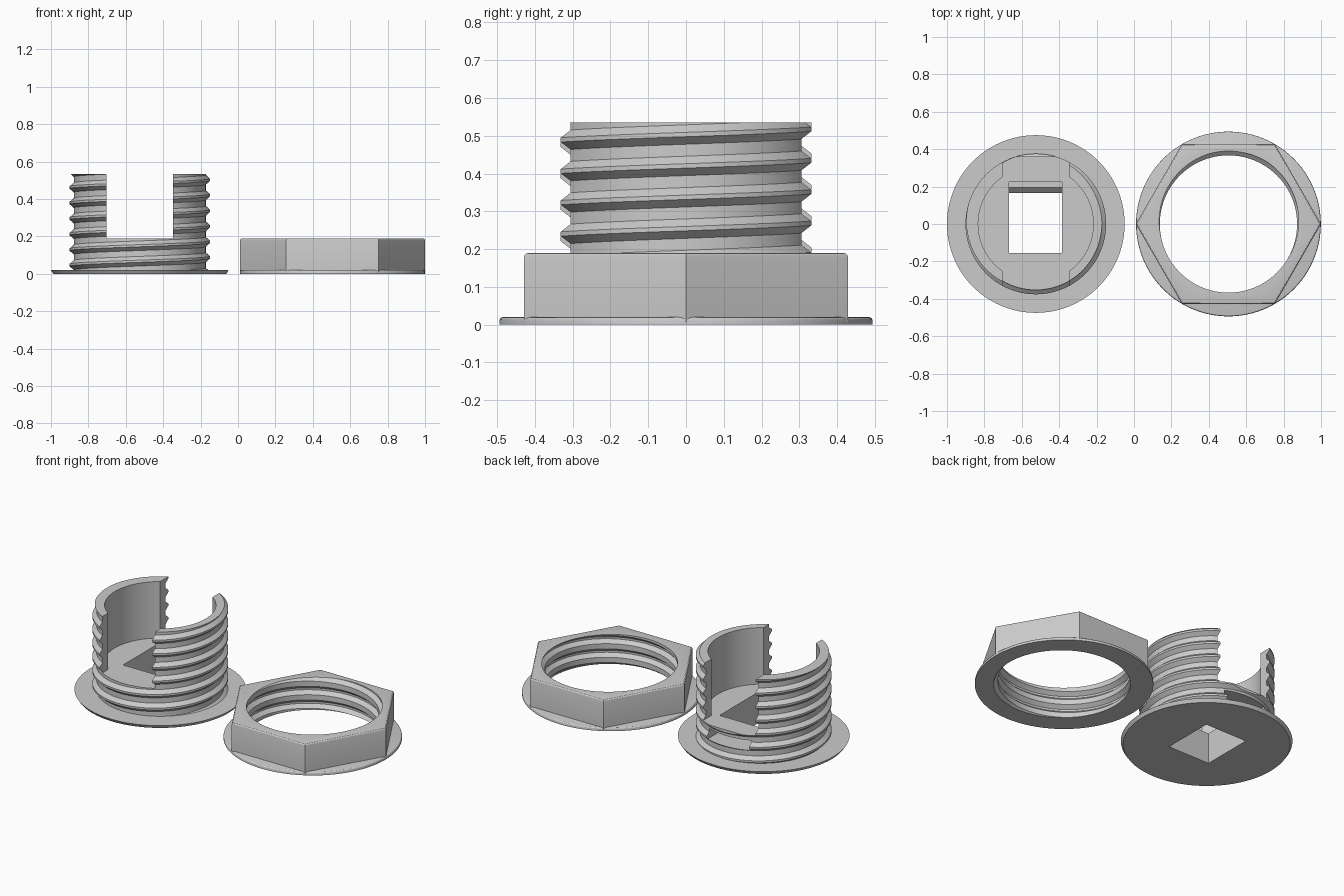
import bpy, bmesh, math
from math import cos, sin, pi

if "Cube" in bpy.data.objects:
    bpy.data.objects.remove(bpy.data.objects["Cube"])

BOLT_X, NUT_X = -0.525, 0.505
PITCH, SEG = 0.083, 96

grey = bpy.data.materials.new("light grey plastic")
grey.diffuse_color = (0.6, 0.6, 0.6, 1)
grey.use_nodes = True
grey.node_tree.nodes["Principled BSDF"].inputs["Base Color"].default_value = grey.diffuse_color


def to_object(bm, name, x=0.0):
    bmesh.ops.recalc_face_normals(bm, faces=bm.faces)
    me = bpy.data.meshes.new(name)
    bm.to_mesh(me)
    bm.free()
    me.materials.append(grey)
    ob = bpy.data.objects.new(name, me)
    ob.location.x = x
    bpy.context.collection.objects.link(ob)
    return ob


def disc(name, x, sides, r_low, r_top, z0, z1, bevel=0.0):
    """Closed cylinder, cone or prism with an optional rounded top edge."""
    bm = bmesh.new()
    bmesh.ops.create_cone(bm, cap_ends=True, segments=sides, radius1=r_low,
                          radius2=r_top, depth=z1 - z0)
    # put the first corner on the x axis
    first = next(iter(bm.verts)).co
    turn = -math.atan2(first.y, first.x)
    c, s = cos(turn), sin(turn)
    for v in bm.verts:
        px, py, pz = v.co
        v.co = (px * c - py * s, px * s + py * c, pz + (z0 + z1) / 2)
    if bevel:
        rim = [e for e in bm.edges if all(v.co.z > z1 - 1e-5 for v in e.verts)]
        bmesh.ops.bevel(bm, geom=rim, offset=bevel, segments=3, profile=0.5,
                        affect='EDGES')
    return to_object(bm, name, x)


def threaded_rod(name, x, root, crest, z0, z1, phase):
    """Right-handed helical thread, trimmed flat at both ends."""
    section = [(0.0, root), (0.38, root), (0.62, crest), (0.76, crest)]
    turns = int((z1 - z0) / PITCH) + 7
    start = phase + PITCH * (math.floor((z0 - phase) / PITCH) - 3)
    bm = bmesh.new()
    cols = []
    for j in range(SEG):
        a = 2 * pi * j / SEG
        cols.append([bm.verts.new((r * cos(a), r * sin(a),
                                   start + PITCH * (k + f + j / SEG)))
                     for k in range(turns) for f, r in section])
    n = len(cols[0])
    for j in range(SEG):
        last = j == SEG - 1
        nxt = cols[0][4:] if last else cols[j + 1]
        for i in range(min(n, len(nxt)) - 1):
            bm.faces.new((cols[j][i], nxt[i], nxt[i + 1], cols[j][i + 1]))
    for z, up in ((z0, -1), (z1, 1)):
        bmesh.ops.bisect_plane(bm, geom=bm.verts[:] + bm.edges[:] + bm.faces[:],
                               plane_co=(0, 0, z), plane_no=(0, 0, up),
                               clear_outer=True)
    loose = [v for v in bm.verts if not v.link_faces]
    bmesh.ops.delete(bm, geom=loose, context='VERTS')
    bmesh.ops.holes_fill(bm, edges=[e for e in bm.edges if e.is_boundary], sides=0)
    return to_object(bm, name, x)


def side_profile(name, x, half_width, points):
    """Extrude a (y, z) outline along x."""
    bm = bmesh.new()
    face = bm.faces.new([bm.verts.new((-half_width, y, z)) for y, z in points])
    ext = bmesh.ops.extrude_face_region(bm, geom=[face])["geom"]
    bmesh.ops.translate(bm, vec=(2 * half_width, 0, 0),
                        verts=[g for g in ext if isinstance(g, bmesh.types.BMVert)])
    return to_object(bm, name, x)


def combine(target, tool, operation):
    bpy.context.view_layer.objects.active = target
    mod = target.modifiers.new(operation.lower(), 'BOOLEAN')
    mod.operation, mod.solver, mod.object = operation, 'EXACT', tool
    bpy.ops.object.modifier_apply(modifier=mod.name)
    bpy.data.objects.remove(tool)


def finish(ob):
    bpy.ops.object.select_all(action='DESELECT')
    ob.select_set(True)
    bpy.context.view_layer.objects.active = ob
    bpy.ops.object.shade_smooth_by_angle(angle=math.radians(25))


# Threaded socket: rod on a thin flange that tapers towards its underside
socket = threaded_rod("threaded_socket", BOLT_X, 0.353, 0.376, 0.01, 0.535, 0.031)
combine(socket, disc("flange", BOLT_X, SEG, 0.462, 0.475, 0, 0.02), 'UNION')
# round bore and the wide slot running front to back
combine(socket, disc("bore", BOLT_X, SEG, 0.308, 0.308, 0.19, 0.7), 'DIFFERENCE')
combine(socket, side_profile("slot", BOLT_X, 0.177,
                             [(-0.6, 0.19), (0.6, 0.19), (0.6, 0.7), (-0.6, 0.7)]),
        'DIFFERENCE')
# square opening through the floor with a latch channel out of the back
combine(socket, side_profile("latch_opening", BOLT_X - 0.001, 0.142,
                             [(-0.155, -0.1), (0.165, -0.1), (0.165, 0.06),
                              (0.195, 0.09), (0.6, 0.09), (0.6, 0.3), (0.36, 0.3),
                              (0.36, 0.15), (0.225, 0.15), (0.225, 0.3),
                              (-0.155, 0.3)]), 'DIFFERENCE')
finish(socket)

# Hexagonal nut with a round washer flange and a threaded hole
nut = disc("hex_nut", NUT_X, 6, 0.495, 0.495, 0.006, 0.19, 0.012)
combine(nut, disc("washer", NUT_X, SEG, 0.494, 0.494, 0, 0.02, 0.01), 'UNION')
combine(nut, threaded_rod("nut_thread", NUT_X, 0.367, 0.39, -0.03, 0.22, 0.031),
        'DIFFERENCE')
finish(nut)
